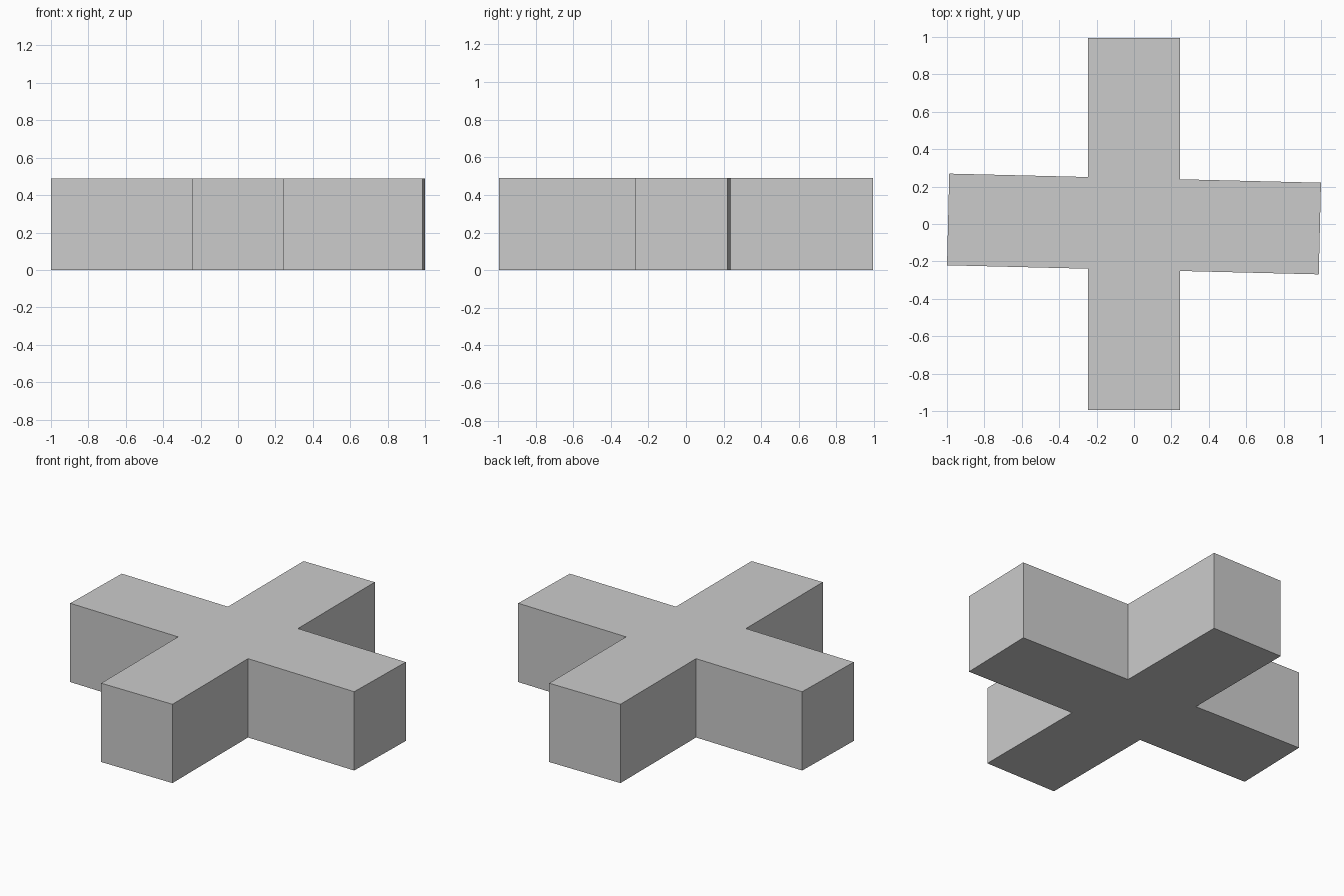
import bpy, bmesh
from math import sin, cos, tan, radians

if "Cube" in bpy.data.objects:
    bpy.data.objects.remove(bpy.data.objects["Cube"])

HALF_L, HALF_W, HEIGHT = 0.994, 0.245, 0.49
TILT = radians(-1.4)  # the crosswise arm is slightly skewed


def turned(x, y):
    return (x * cos(TILT) - y * sin(TILT), x * sin(TILT) + y * cos(TILT))


def arm_edge(side):
    # where the skewed arm's edge meets the straight arm's right side
    return (HALF_W, side * HALF_W / cos(TILT) + HALF_W * tan(TILT))


# Right half of the cross outline; the left half is its half-turn copy
half = [(HALF_W, -HALF_L), arm_edge(-1), turned(HALF_L, -HALF_W),
        turned(HALF_L, HALF_W), arm_edge(1), (HALF_W, HALF_L)]
outline = half + [(-x, -y) for x, y in half]

# Extrude the outline into a solid cross
bm = bmesh.new()
base = bm.faces.new([bm.verts.new((x, y, 0)) for x, y in outline])
top = bmesh.ops.extrude_face_region(bm, geom=[base], use_keep_orig=True)
bmesh.ops.translate(bm, vec=(0, 0, HEIGHT),
                    verts=[g for g in top["geom"] if isinstance(g, bmesh.types.BMVert)])
bmesh.ops.recalc_face_normals(bm, faces=bm.faces)
mesh = bpy.data.meshes.new("cross_block")
bm.to_mesh(mesh)
bm.free()
bpy.context.collection.objects.link(bpy.data.objects.new("cross_block", mesh))
